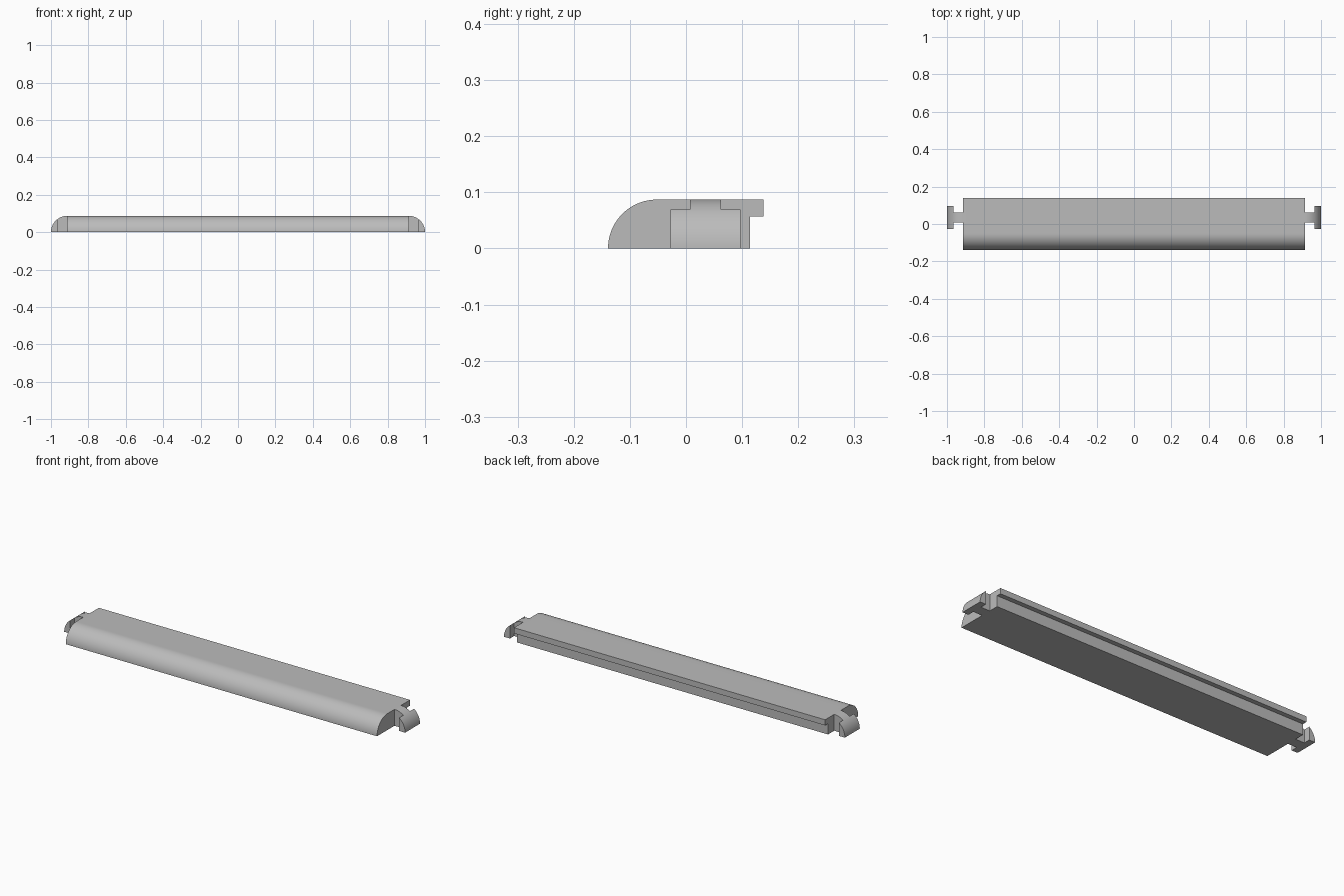
import bpy, bmesh, math
from mathutils import Vector

cube = bpy.data.objects.get("Cube")
if cube:
    bpy.data.objects.remove(cube, do_unlink=True)

H = 0.087            # height, also the radius of every rounding
BODY_X = 0.913       # half length of the main bar
HEAD_X = 0.965       # where the end heads start
STEPS = 24

grey = bpy.data.materials.new("plain grey")
grey.use_nodes = True
colour = (0.5, 0.5, 0.5, 1)
grey.diffuse_color = colour
grey.node_tree.nodes["Principled BSDF"].inputs["Base Color"].default_value = colour


def extrude(name, points, offset):
    """Solid made by sweeping a closed outline along an offset."""
    bm = bmesh.new()
    face = bm.faces.new([bm.verts.new(p) for p in points])
    swept = bmesh.ops.extrude_face_region(bm, geom=[face])["geom"]
    verts = [v for v in swept if isinstance(v, bmesh.types.BMVert)]
    bmesh.ops.translate(bm, verts=verts, vec=Vector(offset))
    bmesh.ops.recalc_face_normals(bm, faces=bm.faces)
    mesh = bpy.data.meshes.new(name)
    bm.to_mesh(mesh)
    bm.free()
    mesh.materials.append(grey)
    obj = bpy.data.objects.new(name, mesh)
    bpy.context.collection.objects.link(obj)
    return obj


def combine(target, other, operation):
    """Apply a boolean and discard the helper solid."""
    mod = target.modifiers.new(operation.lower(), "BOOLEAN")
    mod.object, mod.operation, mod.solver = other, operation, "EXACT"
    bpy.context.view_layer.objects.active = target
    bpy.ops.object.modifier_apply(modifier=mod.name)
    bpy.data.objects.remove(other, do_unlink=True)


# Quarter round: from the floor at the outer edge up to the top
quarter = [(H * math.cos(t), H * math.sin(t))
           for t in (math.pi / 2 * i / STEPS for i in range(STEPS + 1))]

# Main bar: rounded front, overhanging lip along the back
profile = [(-0.052 - c, s) for c, s in quarter]
profile += [(0.138, H), (0.138, 0.057), (0.114, 0.057), (0.114, 0)]
bar = extrude("rounded_bar", [(-BODY_X, y, z) for y, z in profile], (2 * BODY_X, 0, 0))

# End tabs: a tongue with rounded ends, slotted to leave a neck and head
end = [(BODY_X + c, s) for c, s in quarter]
outline = end + [(-x, z) for x, z in reversed(end)]
tongue = extrude("end_tabs", [(x, -0.028, z) for x, z in outline], (0, 0.125, 0))
for side in (-1, 1):
    for y0, y1 in ((-0.1, 0.007), (0.062, 0.2)):
        a, b = side * (BODY_X - 0.02), side * HEAD_X
        slot = extrude("slot", [(a, y0, -0.1), (b, y0, -0.1), (b, y1, -0.1), (a, y1, -0.1)],
                       (0, 0, 0.3))
        combine(tongue, slot, "DIFFERENCE")
combine(bar, tongue, "UNION")

# Smooth roundings, crisp edges
bpy.ops.object.select_all(action="DESELECT")
bar.select_set(True)
bpy.context.view_layer.objects.active = bar
bpy.ops.object.shade_smooth_by_angle(angle=math.radians(30))
